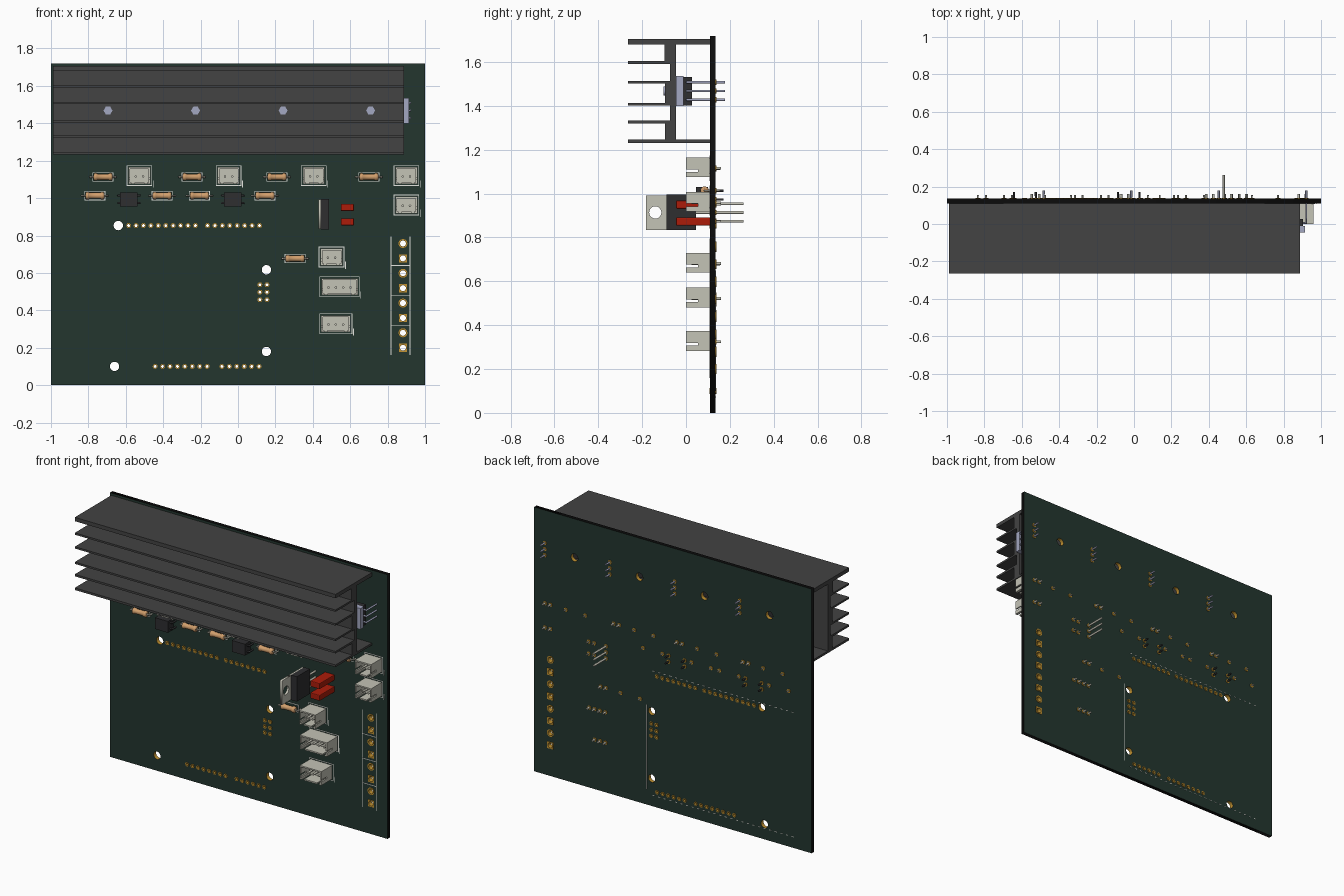
import bpy, bmesh, math
from mathutils import Vector

if "Cube" in bpy.data.objects:
    bpy.data.objects.remove(bpy.data.objects["Cube"])


def material(name, rgb):
    lin = [(c / 255 / 12.92 if c < 11 else ((c / 255 + 0.055) / 1.055) ** 2.4) for c in rgb] + [1]
    m = bpy.data.materials.new(name)
    m.use_nodes = True
    m.diffuse_color = lin
    m.node_tree.nodes["Principled BSDF"].inputs["Base Color"].default_value = lin
    return m


GREEN = material("board green", (35, 54, 47))
EDGE = material("edge black", (12, 12, 12))
SINK = material("heatsink grey", (67, 67, 67))
DARK = material("package black", (46, 46, 48))
BEIGE = material("connector beige", (196, 195, 182))
RED = material("capacitor red", (172, 28, 10))
TAN = material("resistor tan", (208, 158, 108))
GOLD = material("pad gold", (196, 148, 50))
LILAC = material("lilac metal", (164, 168, 194))
SILK = material("print white", (235, 235, 230))

FRONT, BACK = 0.11, 0.135     # board faces along y
PITCH = 0.0397


def add(name, mesh, mat):
    ob = bpy.data.objects.new(name, mesh)
    bpy.context.collection.objects.link(ob)
    mesh.materials.clear()
    mesh.materials.append(mat)
    return ob


def from_bm(name, bm, mat):
    bmesh.ops.recalc_face_normals(bm, faces=bm.faces)
    me = bpy.data.meshes.new(name)
    bm.to_mesh(me)
    bm.free()
    return add(name, me, mat)


def boxes(name, spans, mat):
    """Each span is x0, x1, y0, y1, z0, z1."""
    bm = bmesh.new()
    for x0, x1, y0, y1, z0, z1 in spans:
        for v in bmesh.ops.create_cube(bm, size=1)["verts"]:
            v.co = (x0 + (v.co.x + .5) * (x1 - x0), y0 + (v.co.y + .5) * (y1 - y0),
                    z0 + (v.co.z + .5) * (z1 - z0))
    return from_bm(name, bm, mat)


def curve_mesh(name, cu, paths, cyclic, mat):
    for path in paths:
        sp = cu.splines.new("POLY")
        sp.points.add(len(path) - 1)
        for p, co in zip(sp.points, path):
            p.co = (*co, 1)
        sp.use_cyclic_u = cyclic
    tmp = bpy.data.objects.new("tmp", cu)
    bpy.context.collection.objects.link(tmp)
    dg = bpy.context.evaluated_depsgraph_get()
    me = bpy.data.meshes.new_from_object(tmp.evaluated_get(dg))
    bpy.data.objects.remove(tmp)
    me.name = name
    return add(name, me, mat)


def plate(name, loops, y0, y1, mat):
    """Flat plate from x,z outlines; inner loops become holes."""
    cu = bpy.data.curves.new(name, "CURVE")
    cu.dimensions, cu.fill_mode, cu.extrude = "2D", "BOTH", (y1 - y0) / 2
    ob = curve_mesh(name, cu, [[(x, z, 0) for x, z in lp] for lp in loops], True, mat)
    for v in ob.data.vertices:
        v.co = Vector((v.co.x, (y0 + y1) / 2 - v.co.z, v.co.y))
    return ob


def wires(name, paths, r, mat):
    cu = bpy.data.curves.new(name, "CURVE")
    cu.dimensions, cu.bevel_depth, cu.bevel_resolution, cu.use_fill_caps = "3D", r, 1, True
    return curve_mesh(name, cu, paths, False, mat)


def circle(x, z, r, n=16):
    return [(x + r * math.cos(2 * math.pi * i / n), z + r * math.sin(2 * math.pi * i / n)) for i in range(n)]


def rect(x0, x1, z0, z1):
    return [(x0, z0), (x1, z0), (x1, z1), (x0, z1)]


def frame(x0, x1, z0, z1, t=0.005):
    return [rect(x0, x1, z0, z1), rect(x0 + t, x1 - t, z0 + t, z1 - t)]


# Hole layout
header = [(x0 + i * PITCH, z) for x0, z, n in
          ((-.585, .853, 10), (-.163, .853, 8), (-.443, .10, 8), (-.086, .10, 6)) for i in range(n)]
header += [(x, z) for x in (.117, .155) for z in (.457, .497, .537)]
terminal = [(.882, .2 + i * .0796) for i in range(8)]
mounts = [(-.64, .853), (.152, .617), (.152, .18), (-.66, .10)]
screws = [(-.695 + i * .468, 1.468) for i in range(4)]

# Board with holes, dark rim and plated hole walls
holes = [circle(x, z, .008, 8) for x, z in header] + [circle(x, z, .016) for x, z in terminal] \
    + [circle(x, z, .025, 24) for x, z in mounts + screws]
board = plate("circuit_board", [rect(-1, 1, 0, 1.72)] + holes, FRONT, BACK, GREEN)
board.data.materials.append(EDGE)
board.data.materials.append(GOLD)
for f in board.data.polygons:
    if abs(f.normal.y) < .5:
        rim = abs(f.center.x) > .99 or f.center.z < .01 or f.center.z > 1.71
        f.material_index = 1 if rim else 2

# Ring pads on both faces
rings = []
for x, z in header:
    rings += [circle(x, z, .0135, 10), circle(x, z, .008, 8)]
for i, (x, z) in enumerate(terminal):
    rings += [circle(x, z, .024) if i % 2 else rect(x - .022, x + .022, z - .022, z + .022), circle(x, z, .016)]
plate("front_pads", rings, FRONT - .003, FRONT, GOLD)
plate("back_pads", rings, BACK, BACK + .003, GOLD)

# Heatsink: finned profile extruded along x
fins = [(1.68, 1.705), (1.592, 1.604), (1.502, 1.514), (1.402, 1.414), (1.321, 1.334), (1.232, 1.246)]
depth = [-.098, -.072, -.095, -.072, -.095]
prof = [(FRONT, 1.705), (-.265, 1.705)]
for (lo, _), (_, hi), d in zip(fins, fins[1:], depth):
    prof += [(-.265, lo), (d, lo), (d, hi), (-.265, hi)]
prof += [(-.265, 1.232), (FRONT, 1.232), (FRONT, 1.246), (-.045, 1.246), (-.045, 1.68), (FRONT, 1.68)]
bm = bmesh.new()
face = bm.faces.new([bm.verts.new((-.99, y, z)) for y, z in prof])
ext = bmesh.ops.extrude_face_region(bm, geom=[face])["geom"]
bmesh.ops.translate(bm, vec=(1.878, 0, 0), verts=[g for g in ext if isinstance(g, bmesh.types.BMVert)])
from_bm("heatsink", bm, SINK)
plate("heatsink_screws", [circle(x, z, .024, 6) for x, z in screws], -.103, -.07, LILAC)

solder = []     # back pads around soldered pins

# Power transistors behind the heatsink web
for i, (x, z) in enumerate(screws):
    boxes(f"transistor_tab_{i}", [(x - .045, x + .205, -.045, -.012, z - .068, z + .068)], LILAC)
    boxes(f"transistor_body_{i}", [(x + .05, x + .195, -.012, .027, z - .065, z + .065)], DARK)
    legs = [(z + k * PITCH) for k in (-1, 0, 1)]
    wires(f"transistor_leads_{i}", [[(x + .19, .005, q), (x + .212, .005, q), (x + .212, .178, q)] for q in legs],
          .006, LILAC)
    solder += [(x + .212, q) for q in legs]

# Voltage regulator standing off the board
tab = boxes("regulator_tab", [(.43, .445, -.09, .045, .835, .992)], BEIGE)
flange = plate("regulator_flange", [rect(-.182, -.09, .835, .992), circle(-.14, .914, .028, 20)], .43, .445, BEIGE)
for v in flange.data.vertices:
    v.co = Vector((v.co.y, v.co.x, v.co.z))
flange.data.flip_normals()
boxes("regulator_body", [(.445, .487, -.09, .045, .833, .995)], DARK)
wires("regulator_leads", [[(.48, .04, .914 + k * PITCH), (.48, .262, .914 + k * PITCH)] for k in (-1, 0, 1)],
      .007, BEIGE)
solder += [(.48, .914 + k * PITCH) for k in (-1, 0, 1)]

# Film capacitors
for i, z in enumerate((.873, .95)):
    cap = boxes(f"capacitor_{i}", [(.55, .62, -.045, FRONT, z - .019, z + .019)], RED)
    bev = cap.modifiers.new("bevel", "BEVEL")
    bev.width, bev.segments = .005, 2
    wires(f"capacitor_leads_{i}", [[(x, .1, z), (x, .16, z)] for x in (.565, .605)], .005, BEIGE)
    solder += [(.565, z), (.605, z)]

# Open shrouded connectors: centre x, centre z, pin count
silk = []
for i, (cx, cz, n) in enumerate([(-.527, 1.12, 2), (-.05, 1.12, 2), (.405, 1.12, 2), (.9, 1.12, 2), (.9, .963, 2),
                                 (.5, .685, 2), (.543, .526, 4), (.523, .328, 3)]):
    w, h, t = .039 * (n - 1) / 2 + .039, .045, .009
    x0, x1, z0, z1 = cx - w, cx + w, cz - h, cz + h
    spans = [(x0, x1, .085, FRONT, z0, z1), (x0, x1, 0, .09, z1 - t, z1)]
    for a, b in ((x0, x0 + t), (x1 - t, x1)):
        spans += [(a, b, 0, .09, z0 + .036, z1 - t), (a, b, 0, .09, z0, z0 + .024), (a, b, .055, .09, z0 + .02, z0 + .04)]
    spans += [(x0, x0 + .017, 0, .09, z0, z0 + t), (x1 - .017, x1, 0, .09, z0, z0 + t),
              (x0 + .032, x1 - .032, 0, .09, z0, z0 + t)]
    boxes(f"connector_{i}", spans, BEIGE)
    pins = [cx + (k - (n - 1) / 2) * .039 for k in range(n)]
    wires(f"connector_pins_{i}", [[(x, .025, cz - .004), (x, .16, cz - .004)] for x in pins], .007, BEIGE)
    solder += [(x, cz - .004) for x in pins]
    silk += frame(x0 - .01, x1 + .01, z0 - .01, z1 + .01, .004)
    silk.append(rect(x1 + .014, x1 + .018, z0 - .018, z0 + .02))

# Axial resistors: lathed body with bulged ends
half = [(.05, 0), (.05, .012), (.046, .02), (.034, .02), (.029, .016)]
body = [(-a, r) for a, r in half] + [(a, r) for a, r in reversed(half)]
for i, (cx, cz) in enumerate([(-.722, 1.113), (-.246, 1.113), (.208, 1.113), (.7, 1.113), (-.765, 1.013),
                              (-.406, 1.013), (-.206, 1.013), (.144, 1.013), (.305, .677)]):
    bm = bmesh.new()
    vs = [bm.verts.new((cx + a, .085, cz + r)) for a, r in body]
    es = [bm.edges.new(p) for p in zip(vs, vs[1:])]
    bmesh.ops.spin(bm, geom=vs + es, cent=(cx, .085, cz), axis=(1, 0, 0), angle=2 * math.pi, steps=14)
    bmesh.ops.remove_doubles(bm, verts=bm.verts, dist=1e-5)
    res = from_bm(f"resistor_{i}", bm, TAN)
    for f in res.data.polygons:
        f.use_smooth = abs(f.normal.x) < .9
    wires(f"resistor_leads_{i}", [[(cx + s * .045, .085, cz), (cx + s * .07, .085, cz), (cx + s * .07, .155, cz)]
                                  for s in (-1, 1)], .005, BEIGE)
    solder += [(cx + s * .07, cz) for s in (-1, 1)]
    silk += frame(cx - .056, cx + .056, cz - .025, cz + .025, .004)

# Four-legged optocouplers
for i, cx in enumerate((-.583, -.028)):
    cz = .993
    boxes(f"optocoupler_{i}", [(cx - .047, cx + .047, .045, .1, cz - .037, cz + .037)], DARK)
    legs = [(s, cz + k * PITCH / 2) for s in (-1, 1) for k in (-1, 1)]
    wires(f"optocoupler_legs_{i}", [[(cx + s * .04, .07, z), (cx + s * .058, .07, z), (cx + s * .058, .17, z)]
                                    for s, z in legs], .006, DARK)
    solder += [(cx + s * .058, z) for s, z in legs]

plate("solder_pads", [circle(x, z, .013, 10) for x, z in solder], BACK, BACK + .004, GOLD)

# Printed outlines on the front
plate("front_print", silk, FRONT - .002, FRONT, SILK)
lines = [rect(x - .002, x + .002, .16, .795) for x in (.818, .92)]
lines += [rect(a, b, z - .002, z + .002) for z in (.32, .48, .64) for a, b in ((.822, .918),)]
plate("terminal_print", lines, FRONT - .002, FRONT, SILK)

# Dashed module outline on the back
dashes = [rect(-.87 + i * .04, -.855 + i * .04, z, z + .004) for i in range(26) for z in (.07, .88)]
dashes.append(rect(.188, .192, .1, .65))
plate("back_print", dashes, BACK, BACK + .002, SILK)
